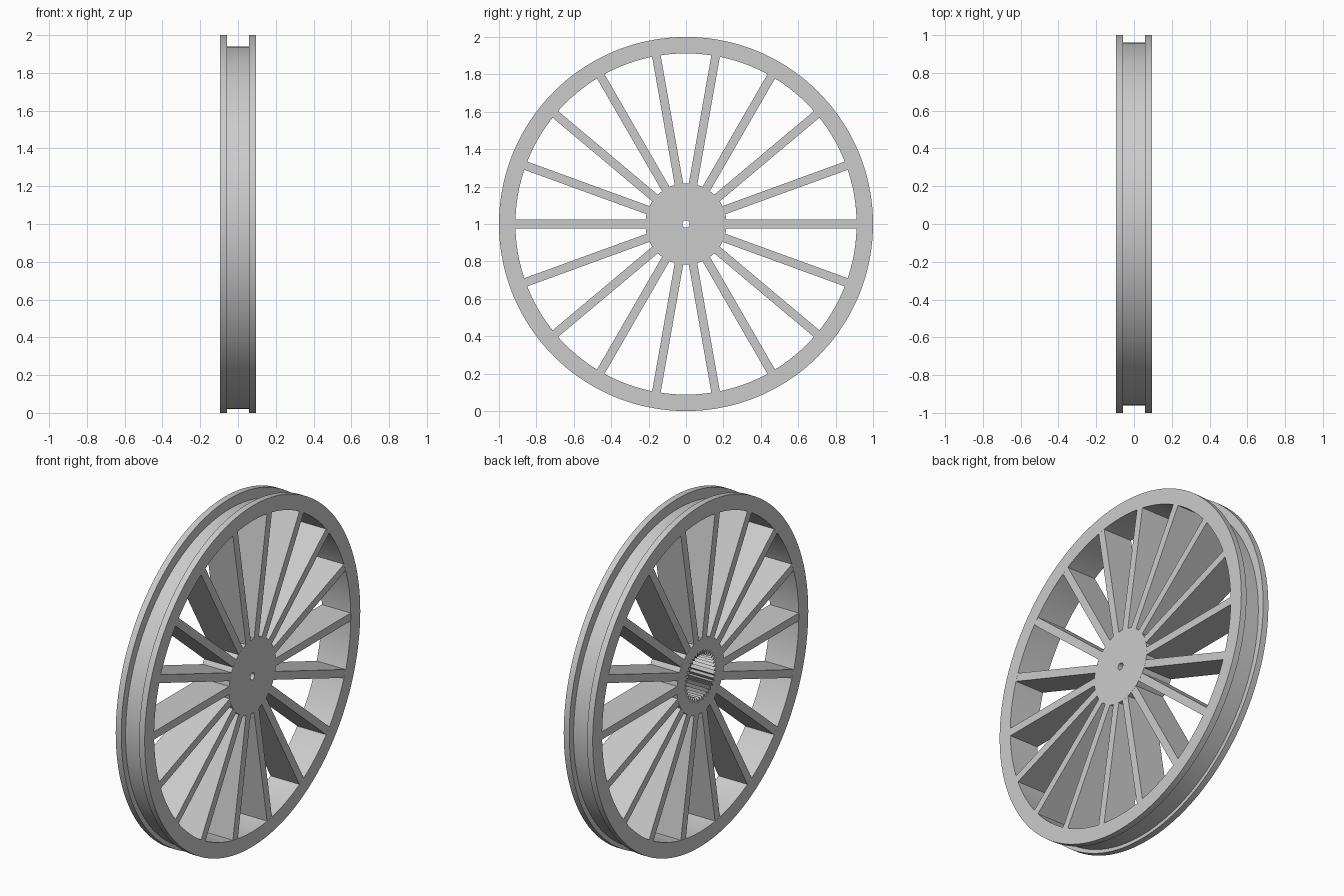
import bpy
import bmesh
from math import sin, cos, tau, radians
from mathutils import Matrix

cube = bpy.data.objects.get("Cube")
if cube:
    bpy.data.objects.remove(cube, do_unlink=True)

HALF = 0.094          # half the wheel width
GROOVE = 0.058        # half the groove width
RIM_IN = 0.912        # inside radius of the rim
HUB = 0.217           # hub radius
SPOKES = 18
SEGS = 144
TEETH = 36

grey = bpy.data.materials.new("light grey")
grey.use_nodes = True
grey.diffuse_color = (0.6, 0.6, 0.6, 1)
grey.node_tree.nodes["Principled BSDF"].inputs["Base Color"].default_value = (0.6, 0.6, 0.6, 1)


def finish(name, bm, smooth=True):
    bmesh.ops.recalc_face_normals(bm, faces=bm.faces)
    mesh = bpy.data.meshes.new(name)
    bm.to_mesh(mesh)
    bm.free()
    mesh.materials.append(grey)
    obj = bpy.data.objects.new(name, mesh)
    bpy.context.collection.objects.link(obj)
    if smooth:
        bpy.ops.object.select_all(action="DESELECT")
        obj.select_set(True)
        bpy.context.view_layer.objects.active = obj
        bpy.ops.object.shade_smooth_by_angle(angle=radians(25))
    return obj


def lathe(name, profile):
    """Join rings (x, radius, centre height, tooth depth) around the x axis into a closed skin."""
    bm = bmesh.new()
    rings = []
    for x, radius, height, tooth in profile:
        ring = []
        for i in range(SEGS):
            a = tau * i / SEGS
            phase = (i * TEETH / SEGS) % 1
            r = radius - tooth * (1 - abs(2 * phase - 1))
            ring.append(bm.verts.new((x, r * cos(a), height + r * sin(a))))
        rings.append(ring)
    for k, ring in enumerate(rings):
        nxt = rings[(k + 1) % len(rings)]
        for i in range(SEGS):
            j = (i + 1) % SEGS
            bm.faces.new((ring[i], ring[j], nxt[j], nxt[i]))
    return finish(name, bm)


# Rim: two flanges with a slightly lowered groove floor between them
lathe("rim", [
    (-HALF, RIM_IN, 1, 0), (-HALF, 1, 1, 0),
    (-GROOVE, 1, 1, 0), (-GROOVE, 0.96, 0.98, 0),
    (GROOVE, 0.96, 0.98, 0), (GROOVE, 1, 1, 0),
    (HALF, 1, 1, 0), (HALF, RIM_IN, 1, 0),
])

# Hub: pin hole right through, toothed socket open on one side
FLOOR = 0.06
lathe("hub", [
    (HALF, 0.02, 1, 0), (HALF, HUB, 1, 0),
    (-HALF, HUB, 1, 0), (-HALF, 0.15, 1, 0.03),
    (FLOOR, 0.15, 1, 0.03), (FLOOR, 0.02, 1, 0),
])

# Spokes: deep flat blades from hub to rim
start, end = HUB - 0.005, RIM_IN + 0.002
bm = bmesh.new()
for i in range(SPOKES):
    place = (Matrix.Translation((0, 0, 1))
             @ Matrix.Rotation(tau * i / SPOKES, 4, "X")
             @ Matrix.Translation((0, (start + end) / 2, 0))
             @ Matrix.Diagonal((2 * HALF - 0.001, end - start, 0.046, 1)))
    bmesh.ops.create_cube(bm, size=1, matrix=place)
finish("spokes", bm, smooth=False)
